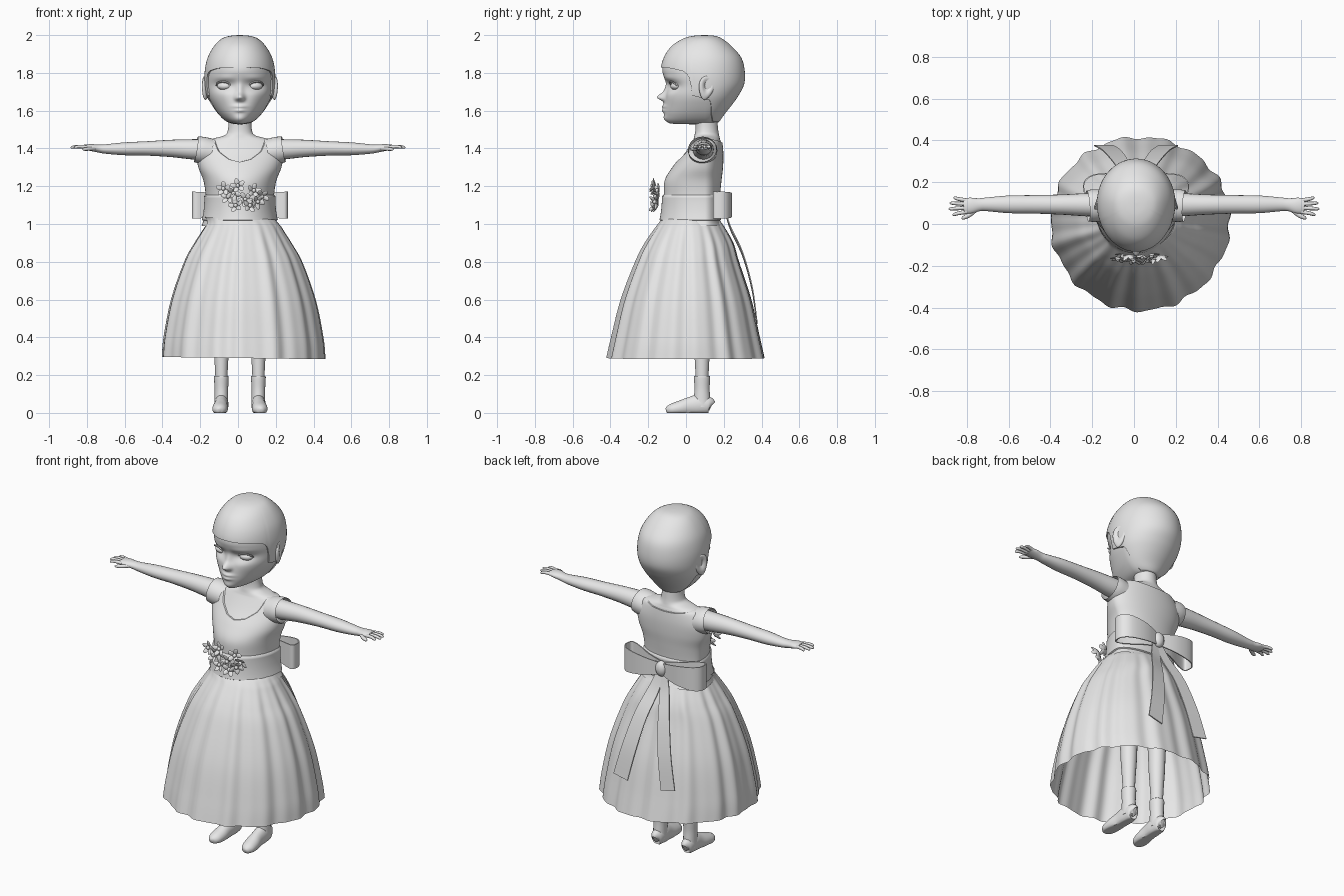
import bpy, bmesh, math, random
from math import sin, cos, pi, exp, radians
from mathutils import Vector, Matrix

if "Cube" in bpy.data.objects:
    bpy.data.objects.remove(bpy.data.objects["Cube"], do_unlink=True)
random.seed(4)
CX = 0.01    # body mid-plane
MID = 0.10   # depth of the body axis
X, Y, Z = Vector((1, 0, 0)), Vector((0, 1, 0)), Vector((0, 0, 1))

clay = bpy.data.materials.new("plain light grey")
clay.use_nodes = True
clay.diffuse_color = (0.8, 0.8, 0.8, 1)
clay.node_tree.nodes["Principled BSDF"].inputs["Base Color"].default_value = (0.8, 0.8, 0.8, 1)


def table(rows, u):
    """Smooth interpolation through rows of values at index u."""
    n = len(rows) - 1
    u = min(max(u, 0), n)
    i = min(int(u), n - 1)
    t = u - i
    near = [rows[min(max(i + k, 0), n)] for k in (-1, 0, 1, 2)]
    return [b + t / 2 * (c - a + t * (2 * a - 5 * b + 4 * c - d + t * (3 * (b - c) + d - a)))
            for a, b, c, d in zip(*near)]


def linear(pairs, x):
    for (x0, y0), (x1, y1) in zip(pairs, pairs[1:]):
        if x <= x1:
            return y0 + (y1 - y0) * (x - x0) / (x1 - x0)
    return pairs[-1][1]


def build(name, *patches):
    """Each patch is (surface(s, angle), rows, columns, capped)."""
    bm = bmesh.new()
    for f, rows, cols, capped in patches:
        grid = [[bm.verts.new(f(i / rows, 2 * pi * j / cols)) for j in range(cols)]
                for i in range(rows + 1)]
        for r0, r1 in zip(grid, grid[1:]):
            for j in range(cols):
                k = (j + 1) % cols
                bm.faces.new((r0[j], r0[k], r1[k], r1[j]))
        if capped:
            bm.faces.new(grid[0])
            bm.faces.new(grid[-1])
    bmesh.ops.remove_doubles(bm, verts=bm.verts, dist=1e-5)
    bmesh.ops.recalc_face_normals(bm, faces=bm.faces)
    mesh = bpy.data.meshes.new(name)
    bm.to_mesh(mesh)
    bm.free()
    mesh.materials.append(clay)
    ob = bpy.data.objects.new(name, mesh)
    bpy.context.collection.objects.link(ob)
    bpy.ops.object.select_all(action='DESELECT')
    ob.select_set(True)
    bpy.context.view_layer.objects.active = ob
    bpy.ops.object.shade_smooth_by_angle(angle=radians(50))
    return ob


def tube(path, hint=Z, rows=24, cols=16, capped=True, phase=0.0, floor=None):
    """Patch along (x, y, z, side radius, hint radius) rows."""
    n = len(path) - 1

    def f(s, a):
        p = table(path, s * n)
        t = Vector(table(path, s * n + 0.02)[:3]) - Vector(table(path, s * n - 0.02)[:3])
        side = t.cross(hint).normalized()
        up = side.cross(t).normalized()
        v = Vector(p[:3]) + side * p[3] * cos(a + phase) + up * p[4] * sin(a + phase)
        if floor is not None:
            v.z = max(v.z, floor)
        return v
    return f, rows, cols, capped


def ribbon(path, hint):
    return tube(path, hint, 24, 4, True, pi / 4)


def ball(centre, radii, rot=Matrix.Identity(3), rows=10, cols=14):
    def f(s, a):
        v = Vector((radii[0] * sin(pi * s) * cos(a), radii[1] * sin(pi * s) * sin(a),
                    radii[2] * cos(pi * s)))
        return Vector(centre) + rot @ v
    return f, rows, cols, False


def section(rows, u, a, grow=0.0, mid=MID, cx=CX):
    """Point on a body whose rows are (z, front y, back y, half width)."""
    z, front, back, w = table(rows, u)
    g = grow * min(1, w / 0.05)
    depth = mid - front if cos(a) > 0 else back - mid
    return Vector((cx + (w + g) * sin(a), mid - (depth + g) * cos(a), z))


def turn(a):
    """Angle from the front, 0 to 180 degrees."""
    return math.degrees(math.acos(max(-1, min(1, cos(a)))))


# Head: shared outline for face and hair
head = [(2.0, .1, .1, 0), (1.996, .045, .145, .045), (1.98, -.01, .185, .09), (1.94, -.07, .235, .13),
        (1.88, -.11, .285, .163), (1.81, -.125, .303, .178), (1.74, -.10, .30, .178),
        (1.68, -.108, .27, .168), (1.63, -.115, .235, .145), (1.58, -.115, .195, .112),
        (1.545, -.10, .17, .075), (1.53, -.06, .15, .035), (1.528, .1, .1, 0)]
# Facial relief: x, z, spread x, spread z, height
relief = [(0, 1.672, .016, .014, .036), (0, 1.71, .014, .03, .014), (0, 1.622, .024, .007, .011),
          (0, 1.601, .02, .007, .011), (0, 1.555, .025, .015, .008), (.016, 1.664, .008, .008, .008),
          (.083, 1.73, .036, .018, -.016), (.08, 1.772, .04, .012, .006), (.08, 1.68, .03, .025, .005)]


def face(s, a):
    v = section(head, 4 + 8 * s, a)
    if cos(a) > 0:
        for x, z, sx, sz, h in relief:
            for m in ((1, -1) if x else (1,)):
                v.y -= h * exp(-((v.x - CX - m * x) / sx) ** 2 / 2 - ((v.z - z) / sz) ** 2 / 2)
    return v


build("face", (face, 100, 160, False))

hairline = [(0, 4.72), (40, 4.8), (60, 5.0), (67, 5.3), (72, 7.0), (100, 7.5), (110, 9),
            (125, 10.2), (180, 10.3)]


def hair(s, a):
    end = linear(hairline, turn(a))
    return section(head, end * min(1, s * 50 / 49), a, 0 if s == 1 else .008)


build("hair", (hair, 50, 160, False))

for m, side in ((1, "left"), (-1, "right")):
    # Eye with upper lid
    ex = CX + m * .083
    tilt = Matrix.Rotation(m * .35, 3, 'Z')
    build(side + "_eye", ball((ex, -.055, 1.73), (.038, .026, .021), tilt, 14, 20))
    lid = [Vector((.042 * cos(t), -.03 * sin(t) ** .5 + .004, .024 * sin(t)))
           for t in (.1, .7, 1.2, 1.57, 1.95, 2.45, 3.04)]
    build(side + "_eyelid", tube([(*(Vector((ex, -.055, 1.73)) + tilt @ p), .004, .004)
                                  for p in lid], Y, 20, 8))
    # Ear with a hollowed outer face
    f, r, c, cap = ball((0, 0, 0), (.016, .042, .064), rows=20, cols=32)

    def ear(s, a, f=f, m=m):
        v = f(s, a)
        if v.x > 0:
            v.x -= .022 * exp(-(v.y / .02) ** 2 - ((v.z - .012) / .032) ** 2)
        v.y *= 1 + 5 * v.z
        v = Matrix.Rotation(-.2, 3, 'X') @ Matrix.Rotation(.3, 3, 'Z') @ v
        return Vector((CX + m * (.183 + v.x), .108 + v.y, 1.72 + v.z))
    build(side + "_ear", (ear, r, c, cap))

# Torso: skin above, bodice and sash below
torso = [(1.56, .05, .165, .06), (1.50, .05, .17, .063), (1.47, .045, .175, .08), (1.45, .04, .18, .15),
         (1.43, .03, .185, .19), (1.37, -.01, .19, .22), (1.30, -.065, .188, .212),
         (1.23, -.105, .18, .185), (1.15, -.11, .172, .173), (1.08, -.115, .17, .175),
         (1.02, -.125, .17, .185), (.99, -.14, .185, .195)]
build("neck_and_chest", (lambda s, a: section(torso, 7 * s, a), 40, 64, False))
neckline = [(0, 5.6), (15, 5.4), (30, 4.8), (45, 3.8), (58, 3), (110, 3), (130, 3.4), (155, 3.9), (180, 4)]


def bodice(s, a):
    start = linear(neckline, turn(a))
    return section(torso, start + (11 - start) * max(0, s * 41 - 1) / 40, a, .008 if s else 0)


build("bodice", (bodice, 41, 96, False))
build("sash", (lambda s, a: section(torso, 7.9 + 2.2 * s, a, .016 if 0 < s < 1 else .005), 16, 96, False))

# Gathered skirt
skirt = [(1.03, -.125, .17, .185), (.99, -.155, .20, .20), (.90, -.215, .25, .255), (.80, -.265, .28, .31),
         (.60, -.34, .345, .38), (.40, -.39, .39, .42), (.29, -.415, .415, .43)]


def skirt_surface(s, a):
    v = section(skirt, 6 * s, a, 0, .02, 0)
    fold = cos(15 * a + .8 * sin(3 * a)) + .5 * cos(26 * a + 2)
    k = 1 + .017 * min(1, 3 * s) * fold
    shift = .02 * min(1, 6 * s)
    return Vector((CX + shift + v.x * k, .02 + (v.y - .02) * k, v.z - .006 * sin(a)))


build("skirt", (skirt_surface, 44, 192, False))

# Bow on the back: knot, loops and tails
build("bow_knot", ball((CX, .215, 1.10), (.035, .028, .045)))
for m, side in ((1, "left"), (-1, "right")):
    loop = [(0, .215, .045), (.1, .24, .075), (.2, .235, .095), (.245, .205, .1), (.25, .165, .1),
            (.235, .145, .1), (.18, .16, .095), (.1, .19, .075), (0, .2, .045)]
    build(side + "_bow_loop", ribbon([(CX + m * x, y, 1.10, .004, h) for x, y, h in loop], Z))
    tail = [(.01, .205, 1.08, .03), (.035, .235, .98, .045), (.075, .30, .84, .055),
            (.115, .35, .66, .062), (.155, .375, .48, .066)]
    build(side + "_bow_tail", ribbon([(CX + m * x, y, z, w, .004) for x, y, z, w in tail], Y))

# Flower cluster at the waist
blooms = [(-.06, 1.14), (-.01, 1.20), (.03, 1.13), (.09, 1.12), (.07, 1.175), (-.085, 1.185),
          (-.02, 1.095), (.115, 1.15), (-.035, 1.165), (.05, 1.095)]
for i, (x, z) in enumerate(blooms):
    base = Vector((CX + x, -.148 + 1.2 * x * x - .018 * (i % 2), z))
    lean = Matrix.Rotation(3 * x + random.uniform(-.3, .3), 3, 'Z') @ \
        Matrix.Rotation(random.uniform(-.4, .4), 3, 'X')
    parts = [ball(base + lean @ Vector((0, -.012, 0)), (.011, .011, .011), rows=6, cols=8)]
    for k in range(5):
        spin = lean @ Matrix.Rotation(2 * pi * k / 5 + i, 3, 'Y') @ Matrix.Rotation(.45, 3, 'X')
        parts.append(ball(base + spin @ Vector((0, 0, .024)), (.013, .004, .021), spin, 6, 8))
    build(f"flower_{i + 1}", *parts)

for m, side in ((1, "left"), (-1, "right")):
    # Sleeve edge, arm and hand
    build(side + "_sleeve", tube([(m * .15 + CX, .09, 1.38, .075, .07), (m * .20 + CX, .088, 1.39, .078, .072),
                                  (m * .232 + CX, .086, 1.395, .074, .068)], Z, 8, 32, False))
    arm = [(.14, .09, 1.395, .055, .055), (.23, .092, 1.395, .055, .054), (.35, .093, 1.40, .048, .046),
           (.48, .094, 1.40, .044, .038), (.60, .094, 1.398, .042, .034), (.70, .094, 1.397, .033, .025),
           (.74, .092, 1.40, .031, .021), (.78, .088, 1.405, .038, .018), (.815, .086, 1.407, .036, .013)]
    build(side + "_arm", tube([(m * x, *r) for x, *r in arm], Z, 48, 20))
    fingers = []
    for y0, y1, length in ((.058, .045, .065), (.077, .072, .082), (.096, .10, .078), (.113, .125, .06)):
        fingers.append(tube([(m * .80, y0, 1.407, .010, .010),
                             (m * (.80 + .6 * length), (y0 + y1) / 2, 1.410, .009, .009),
                             (m * (.80 + .95 * length), y1, 1.406, .007, .007),
                             (m * (.80 + 1.05 * length), y1, 1.405, .002, .002)], Z, 10, 8))
    fingers.append(tube([(m * .745, .08, 1.40, .012, .011), (m * .785, .045, 1.398, .011, .010),
                         (m * .815, .03, 1.396, .009, .008), (m * .825, .026, 1.396, .002, .002)], Z, 10, 8))
    build(side + "_fingers", *fingers)

    # Leg, boot shaft and shoe
    lx = CX + m * .098
    build(side + "_leg", tube([(lx, .085, z, a, b) for z, a, b in
                               ((.75, .06, .065), (.5, .047, .05), (.38, .043, .045),
                                (.27, .036, .038), (.15, .03, .032))], Y, 20, 20))
    build(side + "_boot_shaft", tube([(lx, .085, z, a, b) for z, a, b in
                                      ((.192, .034, .038), (.19, .039, .043), (.13, .036, .04),
                                       (.08, .036, .043), (.03, .037, .046))], Y, 20, 20))
    shoe = [(0, .134, .035, .012, .025), (0, .122, .04, .032, .045), (0, .07, .042, .037, .055),
            (.002, .02, .035, .036, .048), (.006, -.03, .025, .041, .04), (.01, -.075, .018, .037, .031),
            (.012, -.098, .014, .022, .02), (.012, -.106, .012, .006, .008)]
    build(side + "_shoe", tube([(lx + m * x, *r) for x, *r in shoe], Z, 32, 24, floor=0))
